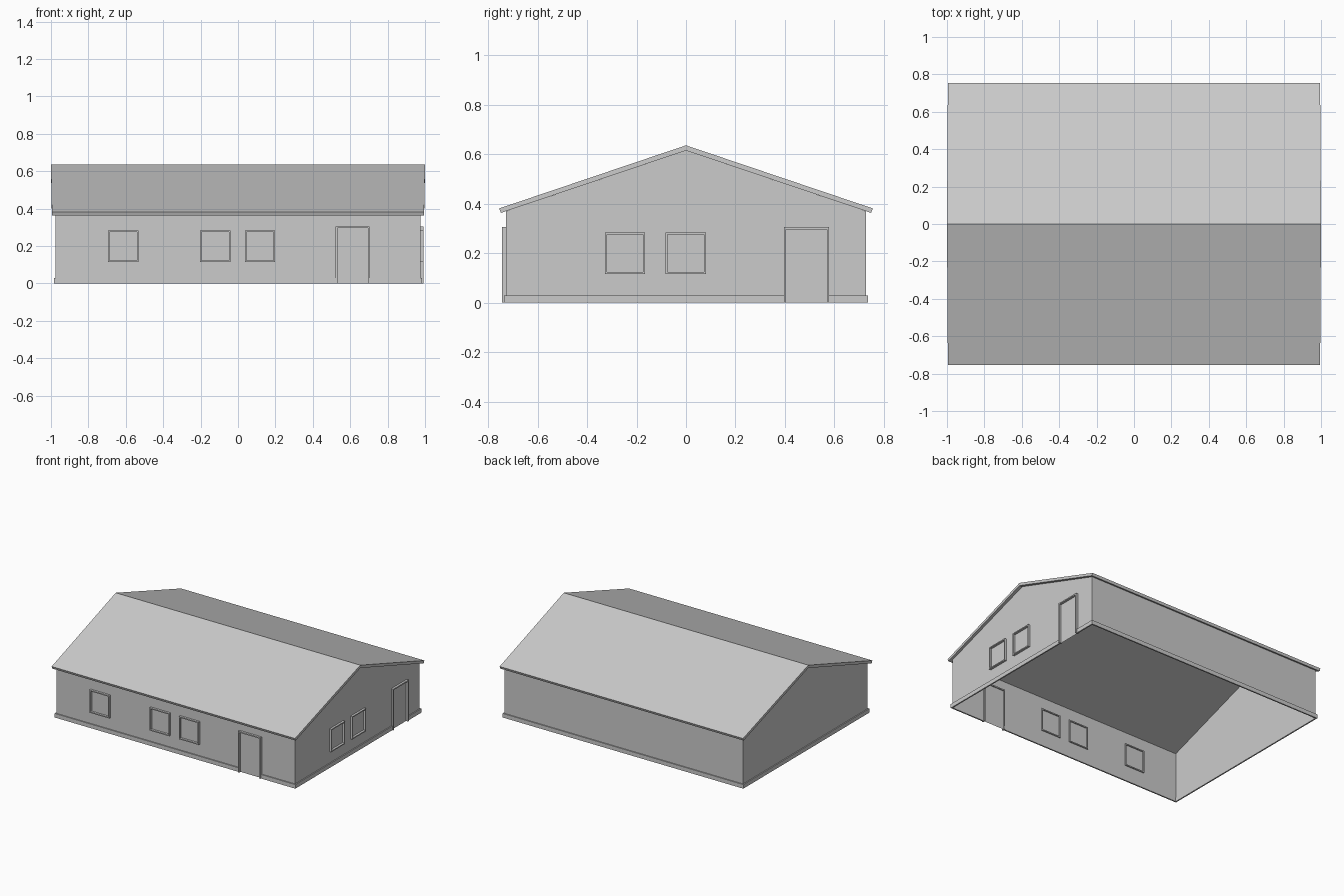
import bpy, bmesh

if "Cube" in bpy.data.objects:
    bpy.data.objects.remove(bpy.data.objects["Cube"])

WX, WY = 0.976, 0.728          # wall half sizes
RIDGE, SLOPE = 0.615, 0.337    # roof underside
PROUD = 0.016                  # how far the frames stand off the wall


def make(name, verts, faces):
    bm = bmesh.new()
    vs = [bm.verts.new(v) for v in verts]
    for f in faces:
        bm.faces.new([vs[i] for i in f])
    bmesh.ops.recalc_face_normals(bm, faces=bm.faces)
    me = bpy.data.meshes.new(name)
    bm.to_mesh(me)
    bm.free()
    ob = bpy.data.objects.new(name, me)
    bpy.context.collection.objects.link(ob)
    return ob


def strip(name, outer, inner, lo, hi, place, closed=False):
    """Rectangular bar swept between an outer and an inner outline."""
    verts, faces = [], []
    for o, i in zip(outer, inner):
        verts += [place(*o, lo), place(*o, hi), place(*i, hi), place(*i, lo)]
    n = len(outer)
    for s in range(n if closed else n - 1):
        a, b = 4 * s, 4 * ((s + 1) % n)
        for k in range(4):
            j = (k + 1) % 4
            faces.append((a + k, a + j, b + j, b + k))
    if not closed:
        faces += [(0, 1, 2, 3), tuple(4 * (n - 1) + k for k in range(4))]
    return make(name, verts, faces)


def on_front(u, v, d):
    return (u, -WY - d, v)


def on_right(u, v, d):
    return (WX + d, u, v)


def window(name, c, place):
    def rect(w, h):
        return [(c - w, 0.2 - h), (c + w, 0.2 - h), (c + w, 0.2 + h), (c - w, 0.2 + h)]
    strip(name, rect(0.081, 0.084), rect(0.073, 0.076), -PROUD / 2, PROUD, place, True)


def door(name, c, place):
    def arch(w, h):
        return [(c - w, 0), (c - w, h), (c + w, h), (c + w, 0)]
    strip(name, arch(0.091, 0.305), arch(0.082, 0.296), -PROUD / 2, PROUD, place)


# Walls: open sheet with pitched gables
eave = RIDGE - SLOPE * WY
gable = [(-WY, 0), (WY, 0), (WY, eave), (0, RIDGE), (-WY, eave)]
make("walls", [(x, y, z) for x in (-WX, WX) for y, z in gable],
     [(0, 1, 2, 3, 4), (5, 6, 7, 8, 9), (0, 4, 9, 5), (1, 2, 7, 6)])

# Roof: folded slab, very slightly longer at the ridge than at the eaves
top = [(-0.755, 0.381), (0, 0.636), (0.755, 0.381)]
under = [(-0.748, 0.363), (0, RIDGE), (0.748, 0.363)]
strip("roof", top, under, -1, 1,
      lambda y, z, s: (s * (1 - 0.005 * abs(y) / 0.755), y, z))

# Windows and doors
for i, x in enumerate((-0.613, -0.122, 0.118)):
    window(f"front_window_frame_{i + 1}", x, on_front)
for i, y in enumerate((-0.246, -0.001)):
    window(f"right_window_frame_{i + 1}", y, on_right)
door("front_door_frame", 0.613, on_front)
door("right_door_frame", 0.487, on_right)


# Skirting: two runs around the base, broken at the doorways
def run_front_right(d):
    return [(0.704, -WY - d), (WX + d, -WY - d), (WX + d, 0.396)]


def run_back_left(d):
    return [(WX + d, 0.578), (WX + d, WY + d), (-WX - d, WY + d),
            (-WX - d, -WY - d), (0.522, -WY - d)]


for name, run in (("skirting_front_right", run_front_right),
                  ("skirting_back_left", run_back_left)):
    strip(name, run(0.008), run(-0.002), 0, 0.03, lambda x, y, z: (x, y, z))
